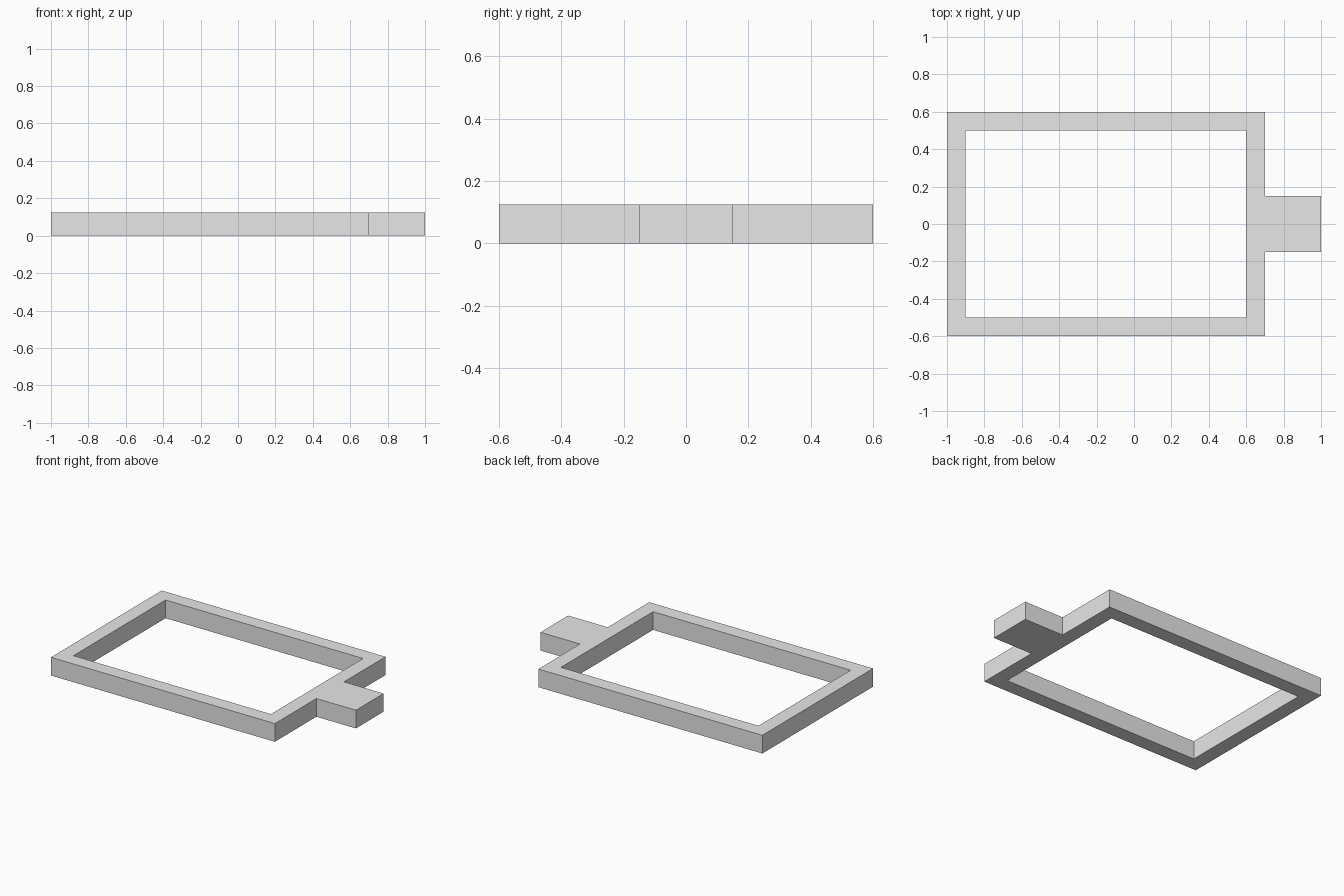
import bpy
import bmesh

cube = bpy.data.objects.get("Cube")
if cube:
    bpy.data.objects.remove(cube, do_unlink=True)

HEIGHT = 0.125
XS = (-1.0, -0.9, 0.6, 0.7, 1.0)
YS = (-0.6, -0.5, -0.15, 0.15, 0.5, 0.6)


def is_solid(x, y):
    """True inside the rectangular border or the side tab."""
    border = x < 0.7 and not (-0.9 < x < 0.6 and abs(y) < 0.5)
    tab = x > 0.7 and abs(y) < 0.15
    return border or tab


# Footprint: quads of the layout grid that belong to the frame
bm = bmesh.new()
for x0, x1 in zip(XS, XS[1:]):
    for y0, y1 in zip(YS, YS[1:]):
        if is_solid((x0 + x1) / 2, (y0 + y1) / 2):
            corners = ((x0, y0), (x1, y0), (x1, y1), (x0, y1))
            bm.faces.new([bm.verts.new((x, y, 0)) for x, y in corners])
bmesh.ops.remove_doubles(bm, verts=bm.verts, dist=0.0001)

# Raise the footprint into one closed solid
raised = bmesh.ops.extrude_face_region(bm, geom=bm.faces[:], use_keep_orig=True)
top = [v for v in raised["geom"] if isinstance(v, bmesh.types.BMVert)]
bmesh.ops.translate(bm, verts=top, vec=(0, 0, HEIGHT))
bmesh.ops.recalc_face_normals(bm, faces=bm.faces)

mesh = bpy.data.meshes.new("frame_with_tab")
bm.to_mesh(mesh)
bm.free()
frame = bpy.data.objects.new("frame_with_tab", mesh)
bpy.context.collection.objects.link(frame)

# Plain grey material
grey = bpy.data.materials.new("light_grey")
grey.use_nodes = True
colour = (0.8, 0.8, 0.8, 1.0)
grey.diffuse_color = colour
grey.node_tree.nodes["Principled BSDF"].inputs["Base Color"].default_value = colour
mesh.materials.append(grey)
